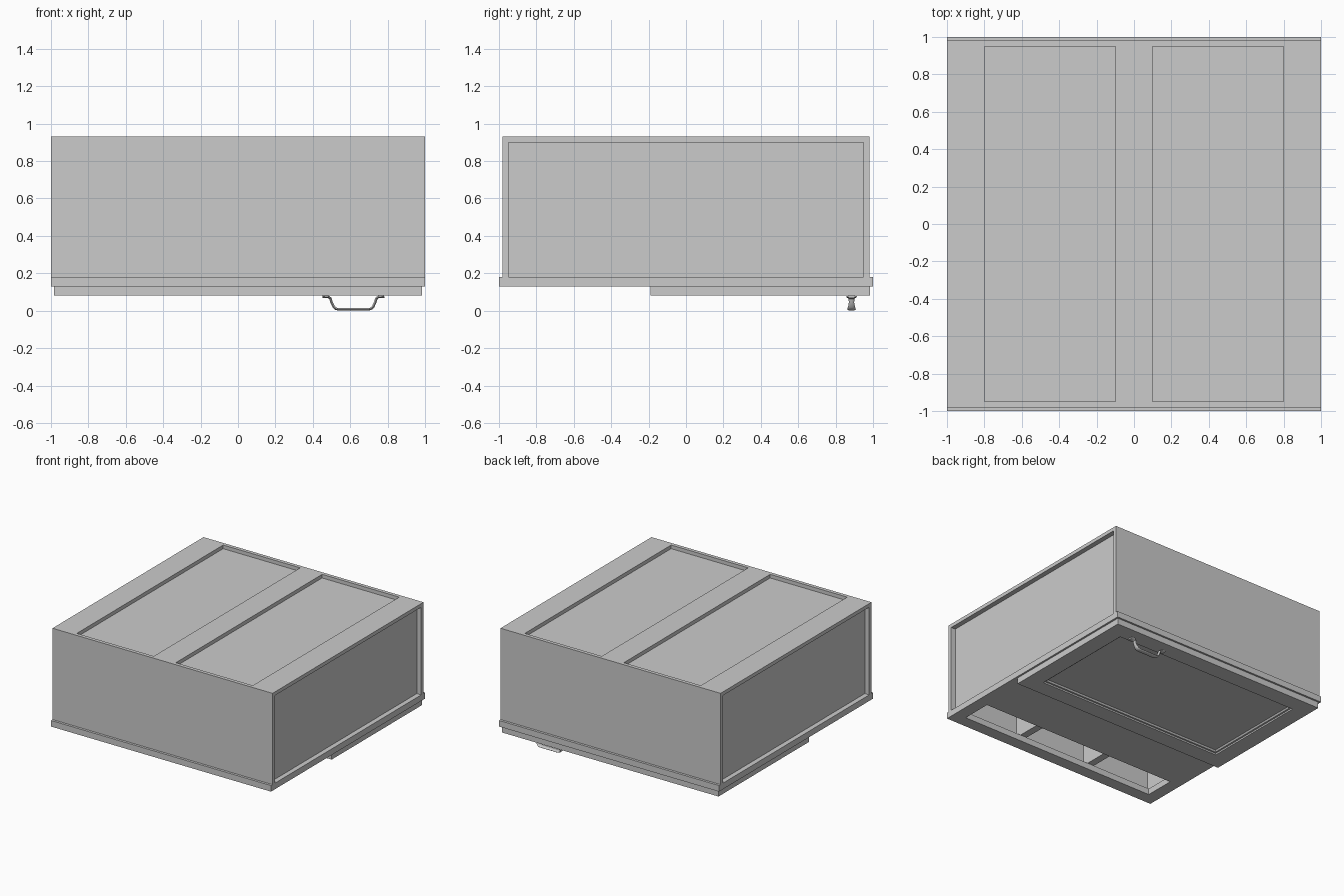
import bpy, bmesh, math
from mathutils import Vector

if "Cube" in bpy.data.objects:
    bpy.data.objects.remove(bpy.data.objects["Cube"])


def finish(name, bm):
    bmesh.ops.recalc_face_normals(bm, faces=bm.faces)
    me = bpy.data.meshes.new(name)
    bm.to_mesh(me)
    bm.free()
    ob = bpy.data.objects.new(name, me)
    bpy.context.collection.objects.link(ob)
    return ob


def box(name, x, y, z):
    bm = bmesh.new()
    bmesh.ops.create_cube(bm, size=1)
    for v in bm.verts:
        v.co = Vector([(r[0] + r[1]) / 2 + c * (r[1] - r[0]) for c, r in zip(v.co, (x, y, z))])
    return finish(name, bm)


def slab_with_holes(name, x, y, z, holes):
    """Flat board pierced by rectangular holes (x0, x1, y0, y1)."""
    xs = sorted({*x, *(h[i] for h in holes for i in (0, 1))})
    ys = sorted({*y, *(h[i] for h in holes for i in (2, 3))})
    bm = bmesh.new()
    for x0, x1 in zip(xs, xs[1:]):
        for y0, y1 in zip(ys, ys[1:]):
            cx, cy = (x0 + x1) / 2, (y0 + y1) / 2
            if not any(h[0] < cx < h[1] and h[2] < cy < h[3] for h in holes):
                bm.faces.new([bm.verts.new(p) for p in
                              ((x0, y0, z[0]), (x1, y0, z[0]), (x1, y1, z[0]), (x0, y1, z[0]))])
    bmesh.ops.remove_doubles(bm, verts=bm.verts, dist=1e-5)
    ext = bmesh.ops.extrude_face_region(bm, geom=bm.faces[:], use_keep_orig=True)
    for v in (g for g in ext["geom"] if isinstance(g, bmesh.types.BMVert)):
        v.co.z = z[1]
    bmesh.ops.dissolve_limit(bm, angle_limit=0.01, verts=bm.verts, edges=bm.edges)
    return finish(name, bm)


# Carcass: the cabinet lies with its door facing down
for s, end in ((-1, "top"), (1, "bottom")):
    box(end + "_board", (-1, 1), sorted((s * .95, s * .98)), (.18, .93))
for s, side in ((-1, "left"), (1, "right")):
    box(side + "_side_panel", sorted((s * .93, s * .96)), (-.95, .95), (.18, .90))

# Back frame with two recessed panels
slab_with_holes("back_frame", (-1, 1), (-.95, .95), (.90, .93),
                [(-.8, -.1, -.95, .95), (.1, .8, -.95, .95)])
box("back_panel", (-.96, .96), (-.95, .95), (.87, .90))

# Face frame with a drawer opening and a door opening
slab_with_holes("face_frame", (-1, 1), (-1, 1), (.13, .18),
                [(-.9, .9, -.9, -.65), (-.9, .9, -.1, .9)])

# Drawer dividers
for i, s in enumerate((-1, 1)):
    box(f"drawer_divider_{i + 1}", (s * .33 - .03, s * .33 + .03), (-.95, -.5), (.18, .87))

# Door with a stepped, sloped recess on its outer face
door = box("door", (-.985, .985), (-.19, .985), (.08, .13))
bm = bmesh.new()
bm.from_mesh(door.data)
face = min(bm.faces, key=lambda f: f.calc_center_median().z)
for thick, depth in ((.195, 0), (.001, -.012), (.02, 0), (.012, -.012)):
    bmesh.ops.inset_region(bm, faces=[face], thickness=thick, depth=depth)
bm.to_mesh(door.data)
bm.free()

# Handle: strap swept along a path (x offset from centre, z, half width in y)
half = [(.165, .075, .026), (.135, .074, .030), (.123, .066, .017), (.117, .045, .014),
        (.106, .022, .018), (.095, .011, .022), (.08, .007, .023)]
path = [(-x, z, w) for x, z, w in half] + half[::-1]
bm = bmesh.new()
rings = []
N = 10
for i, (x, z, w) in enumerate(path):
    a, b = path[max(i - 1, 0)], path[min(i + 1, len(path) - 1)]
    t = Vector((b[0] - a[0], 0, b[1] - a[1])).normalized()
    n = Vector((-t.z, 0, t.x))
    c = Vector((.617 + x, .885, z))
    rings.append([bm.verts.new(c + n * .007 * math.sin(2 * math.pi * k / N)
                               + Vector((0, w * math.cos(2 * math.pi * k / N), 0))) for k in range(N)])
for r, q in zip(rings, rings[1:]):
    for k in range(N):
        bm.faces.new((r[k], r[(k + 1) % N], q[(k + 1) % N], q[k]))
bm.faces.new(rings[0])
bm.faces.new(rings[-1])
handle = finish("door_handle", bm)
bpy.context.view_layer.objects.active = handle
handle.select_set(True)
bpy.ops.object.shade_smooth_by_angle(angle=math.radians(40))
